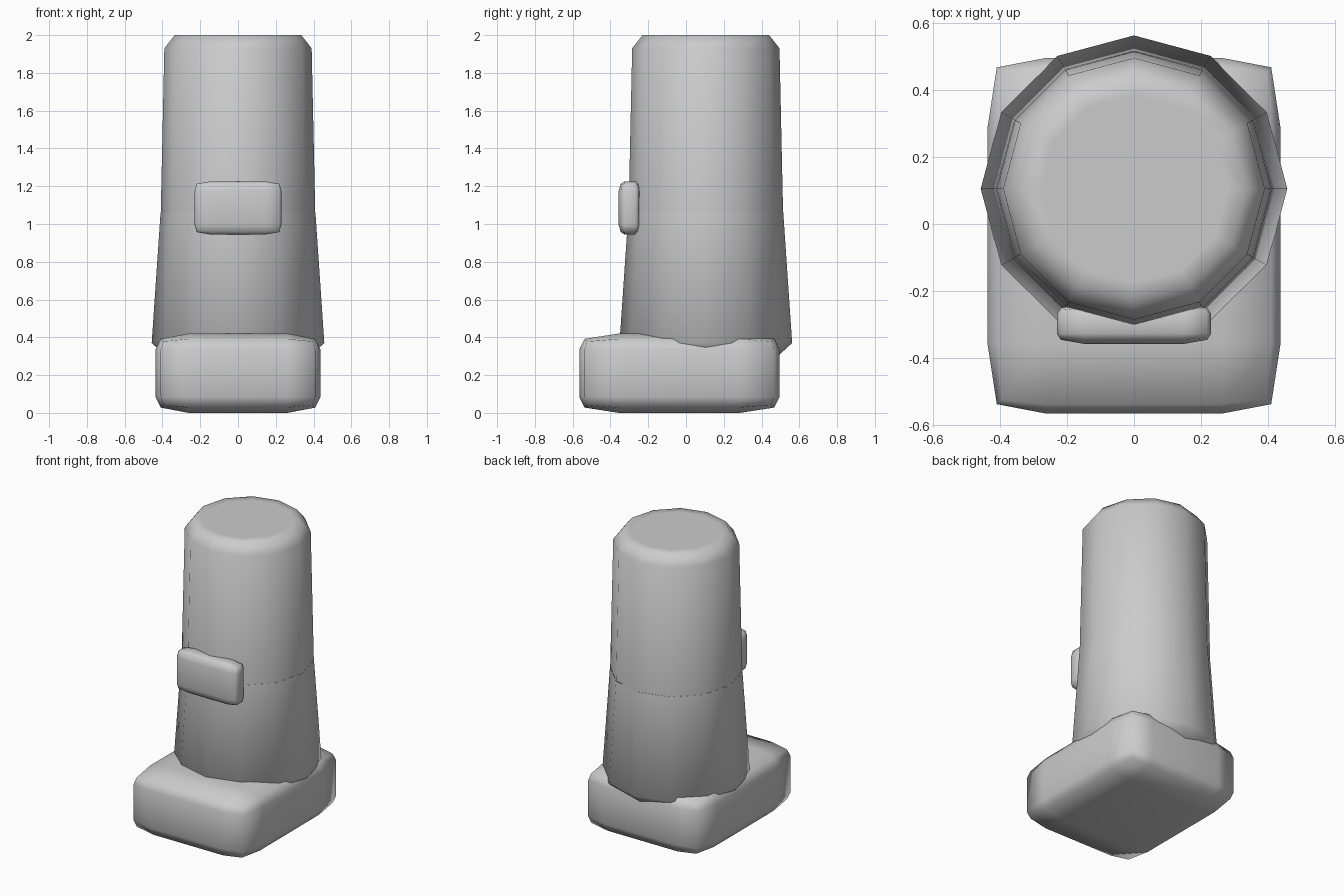
import bpy, bmesh, math

if "Cube" in bpy.data.objects:
    bpy.data.objects.remove(bpy.data.objects["Cube"], do_unlink=True)

grey = bpy.data.materials.new("plain grey")
grey.use_nodes = True
grey.diffuse_color = (0.6, 0.6, 0.6, 1)
grey.node_tree.nodes["Principled BSDF"].inputs["Base Color"].default_value = (0.6, 0.6, 0.6, 1)


def finish(bm, name):
    bmesh.ops.recalc_face_normals(bm, faces=bm.faces)
    for f in bm.faces:
        f.smooth = True
    mesh = bpy.data.meshes.new(name)
    bm.to_mesh(mesh)
    bm.free()
    mesh.materials.append(grey)
    ob = bpy.data.objects.new(name, mesh)
    bpy.context.collection.objects.link(ob)
    return ob


def turned(name, profile, centre_y, caps, sides=12):
    """Stack rings of (radius, height) around a vertical axis."""
    bm = bmesh.new()
    rings = []
    for r, z in profile:
        angles = [math.tau * i / sides for i in range(sides)]
        rings.append([bm.verts.new((r * math.cos(a), centre_y + r * math.sin(a), z)) for a in angles])
    for low, high in zip(rings, rings[1:]):
        for i in range(sides):
            j = (i + 1) % sides
            bm.faces.new((low[i], low[j], high[j], high[i]))
    for k in caps:
        bm.faces.new(rings[k])
    return finish(bm, name)


def pillow_box(name, low, high, margin, edge_drop, corner_drop):
    """Box whose faces are split in three, with edges and corners pulled in."""
    bm = bmesh.new()
    bmesh.ops.create_cube(bm, size=2)
    bmesh.ops.subdivide_edges(bm, edges=bm.edges[:], cuts=2, use_grid_fill=True)
    for v in bm.verts:
        outer = [abs(c) > 0.9 for c in v.co]
        drop = (0, edge_drop, corner_drop)[sum(outer) - 1]
        for k in range(3):
            inset = drop if outer[k] else margin[k]
            v.co[k] = high[k] - inset if v.co[k] > 0 else low[k] + inset
    return finish(bm, name)


# Leg in two sections meeting at a crisp seam
turned("lower_leg", [(0.37, 0.29), (0.457, 0.37), (0.41, 1.06)], 0.105, [0])
turned("upper_leg", [(0.409, 1.06), (0.39, 1.93), (0.335, 2.0), (0.28, 2.0)], 0.105, [-1])

# Foot and the plate on the shin
pillow_box("foot", (-0.437, -0.565, 0.0), (0.437, 0.495, 0.42),
           (0.175, 0.21, 0.085), 0.028, 0.042)
pillow_box("shin_plate", (-0.23, -0.357, 0.945), (0.23, -0.238, 1.225),
           (0.08, 0.03, 0.05), 0.012, 0.018)
